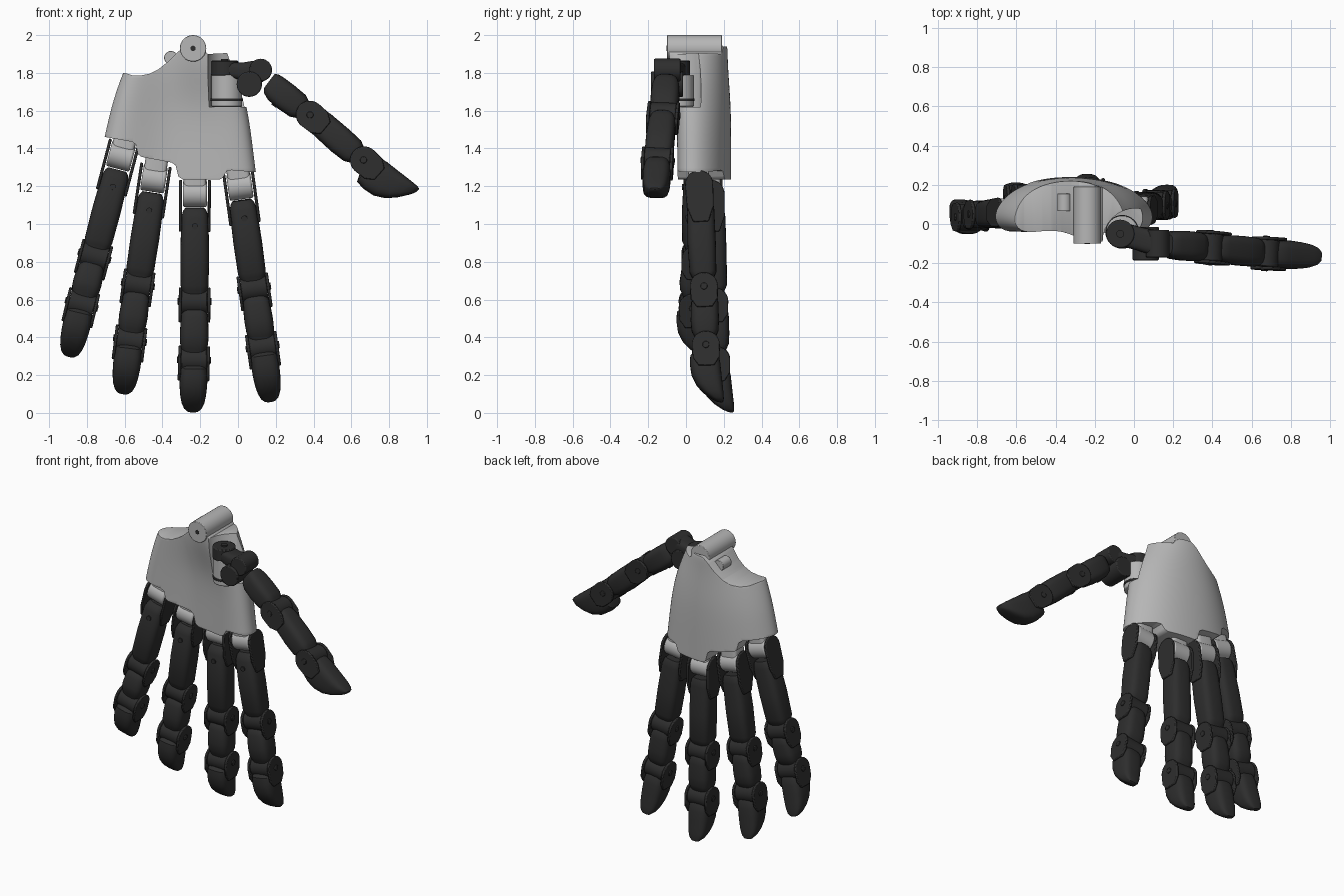
import bpy, bmesh, math
from mathutils import Vector, Matrix

if "Cube" in bpy.data.objects:
    bpy.data.objects.remove(bpy.data.objects["Cube"])


def material(name, v):
    m = bpy.data.materials.new(name)
    m.use_nodes = True
    m.diffuse_color = (v, v, v, 1)
    b = m.node_tree.nodes["Principled BSDF"]
    b.inputs["Base Color"].default_value = (v, v, v, 1)
    b.inputs["Roughness"].default_value = 0.6
    return m


GREY = material("light grey", 0.47)
DARK = material("charcoal", 0.027)
parts = []


def loft(name, rings, mat, M=Matrix(), bevel=0.0):
    """Skin a list of equal-length rings and cap both ends."""
    bm = bmesh.new()
    vs = [[bm.verts.new(M @ Vector(p)) for p in r] for r in rings]
    n = len(rings[0])
    for a, b in zip(vs, vs[1:]):
        for i in range(n):
            bm.faces.new((a[i], a[(i + 1) % n], b[(i + 1) % n], b[i]))
    bm.faces.new(vs[0])
    bm.faces.new(vs[-1])
    bmesh.ops.recalc_face_normals(bm, faces=bm.faces)
    me = bpy.data.meshes.new(name)
    bm.to_mesh(me)
    bm.free()
    me.materials.append(mat)
    ob = bpy.data.objects.new(name, me)
    bpy.context.collection.objects.link(ob)
    if bevel:
        mod = ob.modifiers.new("soft edge", "BEVEL")
        mod.width, mod.segments = bevel, 2
        mod.limit_method, mod.angle_limit = "ANGLE", math.radians(50)
    parts.append(ob)
    return ob


def frame(a, b, back):
    """Local axes: x across the finger, y to its back, z along it."""
    d = (b - a).normalized()
    side = back.cross(d).normalized()
    M = Matrix((side, d.cross(side), d)).transposed().to_4x4()
    M.translation = a
    return M


def oval(s, w, f, b, n=32, p=0.6):
    """Rounded-square ring at distance s; half width w, front f, back b."""
    sp = lambda v: math.copysign(abs(v) ** p, v)
    ts = [2 * math.pi * i / n for i in range(n)]
    return [(w * sp(math.cos(t)), (f + b) / 2 + (b - f) / 2 * sp(math.sin(t)), s) for t in ts]


def barrel(name, M, r, x0, x1, mat, bevel=0.006, y=0, z=0):
    """Cylinder along local x."""
    ts = [2 * math.pi * i / 32 for i in range(32)]
    return loft(name, [[(x, y + r * math.cos(t), z + r * math.sin(t)) for t in ts]
                       for x in (x0, x1)], mat, M, bevel)


def fork(name, M, r, length, offset, thick=0.016):
    """Pair of rounded side plates around a hinge."""
    pts = [(r * math.cos(t), -r * math.sin(t)) for t in [math.pi * i / 16 for i in range(17)]]
    pts += [(-r * 0.95, length * 0.6), (-r * 0.55, length), (r * 0.55, length), (r * 0.95, length * 0.6)]
    for sgn, tag in ((1, "left"), (-1, "right")):
        xs = (sgn * (offset - thick / 2), sgn * (offset + thick / 2))
        loft(f"{name}_{tag}", [[(x, y, s) for y, s in pts] for x in xs], DARK, M, 0.005)


def finger(name, points, back, pad=0.088, knuckle=True):
    pts = [Vector(p) for p in points]
    for i, (a, b) in enumerate(zip(pts, pts[1:])):
        M, L = frame(a, b, back), (b - a).length
        if i < 2:
            s = 0.075 if i == 0 else 0.03
            st = [(s, .05, -.035, .062), (s + .015, .062, -.055, .07), (s + .05, .072, -.07, .074),
                  (L * .55, .076, -.076, .074), (L - .085, .074, -.072, .07),
                  (L - .06, .068, -.06, .058), (L - .02, .05, -.045, .035)]
            # hinge barrel and its pin at the far end
            barrel(f"{name}_joint_{i + 1}", M, 0.068, -0.068, 0.068, DARK, z=L)
            barrel(f"{name}_pin_{i + 1}", M, 0.018, -0.09, 0.09, DARK, 0.003, z=L)
        else:
            st = [(.02, .055, -.05, .05), (.045, .068, -pad * .95, .066), (L * .3, .074, -pad, .074),
                  (L * .5, .073, -pad * .92, .078), (L * .68, .068, -pad * .65, .082),
                  (L * .82, .06, -pad * .25, .085), (L * .93, .046, .02, .086),
                  (L * .985, .028, .05, .084), (L, .012, .064, .078)]
        loft(f"{name}_{('base', 'middle', 'tip')[i]}_segment", [oval(*q) for q in st], DARK, M)
        if i or knuckle:
            fork(f"{name}_fork_{i + 1}", M, 0.074, 0.11 if i else 0.2, 0.076)
        if i == 0:
            # screw on the front of the first segment
            c = Matrix.Translation(M @ Vector((0, 0, 0.17))) @ M.to_3x3().to_4x4()
            barrel(f"{name}_screw", c @ Matrix.Rotation(math.pi / 2, 4, "Z"), 0.016, -0.079, -0.06, DARK, 0)
            if knuckle:
                barrel(f"{name}_knuckle", M, 0.07, -0.064, 0.064, GREY, 0.01)
                loft(f"{name}_knuckle_block", [oval(q, .06, -.055, .055, p=.35) for q in (-.15, .01)], GREY, M)


# Four fingers: hinge, two joints, tip
BACK = Vector((0, 1, 0))
finger("index", [(.01, .07, 1.20), (.085, .095, .66), (.13, .105, .35), (.172, .115, .055)], BACK)
finger("middle", [(-.228, .13, 1.16), (-.23, .15, .59), (-.233, .16, .28), (-.24, .17, 0)], BACK)
finger("ring", [(-.445, .12, 1.24), (-.53, .13, .68), (-.572, .13, .385), (-.608, .125, .10)], BACK)
finger("little", [(-.62, .06, 1.36), (-.76, .05, .83), (-.828, .035, .575), (-.895, .04, .295)], BACK)

# Thumb with its swivel base
finger("thumb", [(.10, -.10, 1.79), (.385, -.12, 1.575), (.67, -.15, 1.335), (.905, -.165, 1.125)],
       Vector((.6, 0, .8)), 0.115, knuckle=False)
UP = Matrix.Rotation(-math.pi / 2, 4, "Y")     # barrel axis to z
FORE = Matrix.Rotation(math.pi / 2, 4, "Z")    # barrel axis to y
at = Matrix.Translation
barrel("thumb_post", at((-.06, -.04, 1.62)) @ UP, 0.082, 0, 0.17, GREY)
barrel("thumb_post_ring", at((-.06, -.04, 1.65)) @ UP, 0.086, 0, 0.015, DARK, 0.003)
barrel("thumb_swivel", at((-.07, -.05, 1.785)) @ UP, 0.072, 0, 0.08, DARK)
barrel("thumb_swivel_cap", at((-.07, -.05, 1.865)) @ UP, 0.02, 0, 0.008, DARK, 0)
barrel("thumb_hinge", at((.06, -.10, 1.74)) @ FORE, 0.067, -0.085, 0.085, DARK)
barrel("thumb_shoulder", at((.12, -.10, 1.815)) @ FORE, 0.06, -0.07, 0.07, DARK)
link = frame(Vector((-.07, -.05, 1.81)), Vector((.12, -.10, 1.81)), Vector((0, 0, 1)))
loft("thumb_link", [oval(0, .06, -.03, .05), oval(.1, .06, -.05, .045), oval(.2, .065, -.06, .06)], DARK, link)

# Palm: arched cross-section lofted upward
back_arc = [(-1.04, .03), (-.98, .10), (-.78, .175), (-.45, .225), (-.1, .243), (.3, .235), (.65, .20), (.92, .13), (1.04, .04)]
front_arc = [(.95, -.045), (.6, -.05), (.25, -.02), (-.15, 0), (-.5, -.025), (-.75, -.045), (-.95, -.03)]
levels = [(1.05, -.77, .125, 0), (1.28, -.74, .09, 0), (1.46, -.70, .07, 0), (1.62, -.665, .045, .1),
          (1.76, -.62, .01, .6), (1.88, -.57, -.04, 1), (2.05, -.5, -.11, 1)]
rings = []
for z, x0, x1, swell in levels:
    mid, half = (x0 + x1) / 2, (x1 - x0) / 2
    ring = [(mid + half * u, y - .02 * swell, z) for u, y in back_arc]
    ring += [(mid + half * u, y - .075 * swell * max(0, 1 - abs(u - .25) / .9), z) for u, y in front_arc]
    rings.append(ring)
palm = loft("palm", rings, GREY)
sub = palm.modifiers.new("smooth", "SUBSURF")
sub.levels = sub.render_levels = 3

# Stepped lower edge and scooped wrist edge, then the thumb pocket
edge = [(-.9, 1.80), (-.60, 1.80), (-.56, 1.787), (-.52, 1.785), (-.47, 1.795), (-.42, 1.82), (-.37, 1.86),
        (-.32, 1.91), (-.28, 1.94), (-.20, 1.94), (-.16, 1.90), (-.06, 1.905), (.3, 1.90), (.3, 1.28), (.08, 1.275),
        (-.035, 1.285), (-.06, 1.28), (-.08, 1.245), (-.10, 1.235), (-.29, 1.235), (-.315, 1.25), (-.33, 1.31),
        (-.35, 1.325), (-.51, 1.355), (-.53, 1.37), (-.54, 1.42), (-.56, 1.435), (-.70, 1.46), (-.9, 1.50)]
trim = loft("palm_trim", [[(x, y, z) for x, z in edge] for y in (-.5, .5)], GREY)
pocket = barrel("thumb_pocket", at((.01, -.09, 1.62)) @ UP, 0.17, 0, 0.6, GREY, 0)
for cutter, op in ((trim, "INTERSECT"), (pocket, "DIFFERENCE")):
    cutter.hide_render = True
    mod = palm.modifiers.new(op, "BOOLEAN")
    mod.object, mod.operation, mod.solver = cutter, op, "EXACT"
bev = palm.modifiers.new("soft rim", "BEVEL")
bev.width, bev.segments, bev.limit_method = 0.008, 2, "ANGLE"
bev.angle_limit = math.radians(50)
bpy.context.view_layer.update()
palm.data = bpy.data.meshes.new_from_object(palm.evaluated_get(bpy.context.evaluated_depsgraph_get()))
palm.modifiers.clear()
for cutter in (trim, pocket):
    parts.remove(cutter)
    bpy.data.objects.remove(cutter)

# Wrist hinge tube and the small tendon guide beside it
barrel("wrist_tube", at((-.238, .045, 1.93)) @ FORE, 0.07, -0.145, 0.145, GREY, 0.003)
barrel("wrist_pin", at((-.238, .045, 1.93)) @ FORE, 0.014, -0.147, 0.147, DARK, 0)
barrel("tendon_guide", at((-.355, .11, 1.88)) @ FORE, 0.036, -0.045, 0.045, GREY, 0.003)

# Smooth shading with sharp edges kept
bpy.ops.object.select_all(action="DESELECT")
for ob in parts:
    ob.select_set(True)
bpy.context.view_layer.objects.active = palm
bpy.ops.object.shade_smooth_by_angle(angle=math.radians(35))
